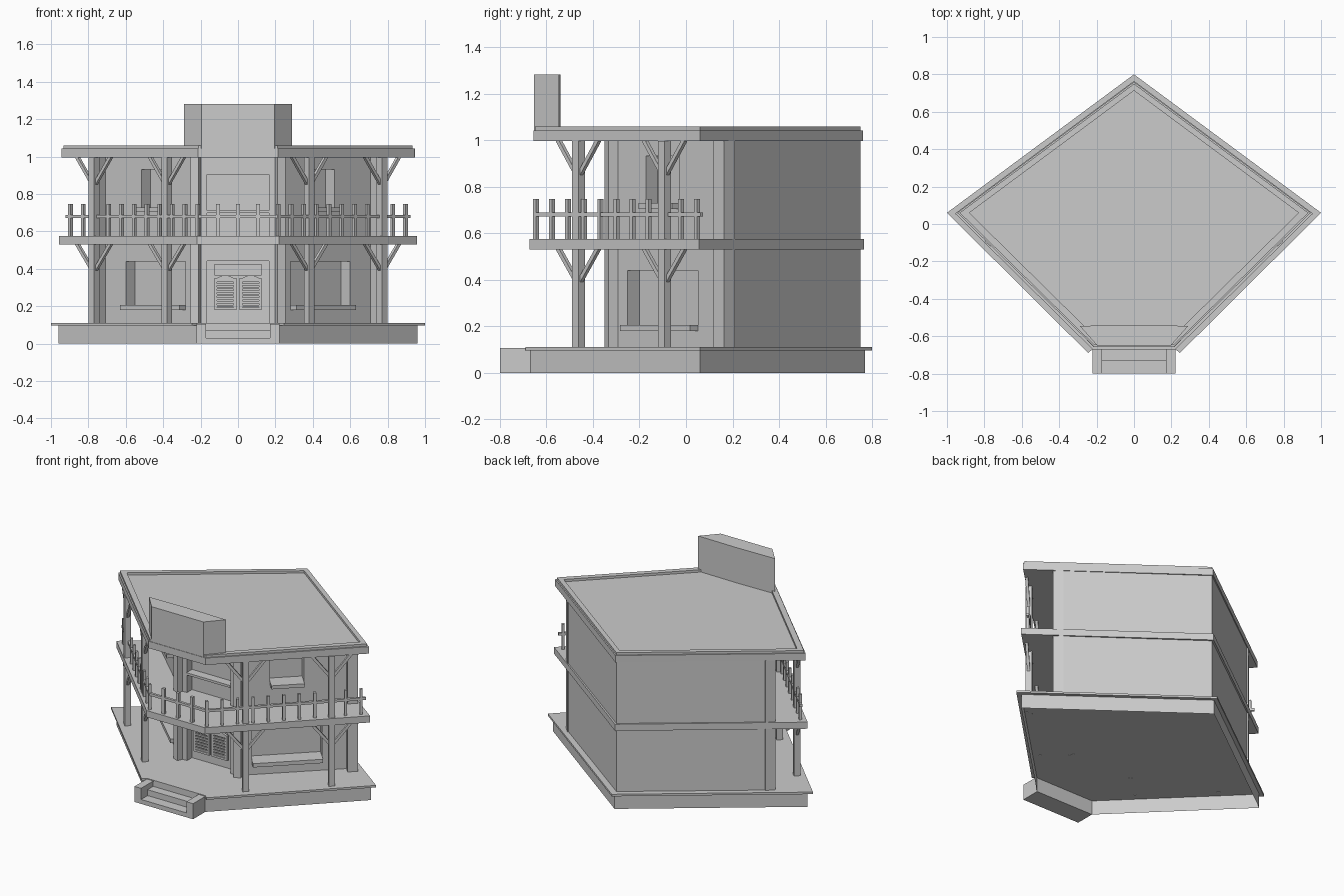
import bpy, bmesh, math
from mathutils import Vector, Matrix

if "Cube" in bpy.data.objects:
    bpy.data.objects.remove(bpy.data.objects["Cube"])


def finish(name, bm):
    bmesh.ops.recalc_face_normals(bm, faces=bm.faces)
    me = bpy.data.meshes.new(name)
    bm.to_mesh(me)
    bm.free()
    ob = bpy.data.objects.new(name, me)
    bpy.context.collection.objects.link(ob)
    return ob


def sym(half):
    return half + [(-x, y) for x, y in reversed(half) if x > 0]


def prism(name, pts, z0, z1, caps=True, inner=None):
    """Extruded outline; open without caps; a frame when inner is given."""
    bm = bmesh.new()
    loops = [[bm.verts.new((x, y, z)) for x, y in pts] for z in (z0, z1)]
    if inner:
        loops += [[bm.verts.new((x, y, z)) for x, y in inner] for z in (z1, z0)]
        loops.append(loops[0])
    n = len(pts)
    for a, b in zip(loops, loops[1:]):
        for i in range(n):
            j = (i + 1) % n
            bm.faces.new((a[i], a[j], b[j], b[i]))
    if caps and not inner:
        bm.faces.new(loops[0])
        bm.faces.new(loops[1])
    return finish(name, bm)


def add_box(bm, loc, size, rot=0.0):
    m = Matrix.Translation(loc) @ Matrix.Rotation(rot, 4, 'Z') @ Matrix.Diagonal((*size, 1))
    bmesh.ops.create_cube(bm, size=1, matrix=m)


def add_bar(bm, p, q, w):
    p, q = Vector(p), Vector(q)
    d = q - p
    m = (Matrix.Translation((p + q) / 2) @ d.to_track_quat('Z', 'Y').to_matrix().to_4x4()
         @ Matrix.Diagonal((w, w, d.length, 1)))
    bmesh.ops.create_cube(bm, size=1, matrix=m)


def boxes(name, items):
    bm = bmesh.new()
    for it in items:
        add_box(bm, *it)
    return finish(name, bm)


ANG = math.atan(0.95)                       # direction of the angled front sides
T = Vector((math.cos(ANG), math.sin(ANG), 0))
N = Vector((T.y, -T.x, 0))


def on_wall(s, along, out, z):
    p = Vector((0.44, -0.10, z)) + T * along + N * out
    return (p.x * s, p.y, z)


# base, balcony deck and roof slabs
prism("base_skirt", sym([(0, 0.77), (0.96, 0.06), (0.22, -0.67)]), 0, 0.1, caps=False)
prism("porch_floor", sym([(0, 0.80), (1.0, 0.06), (0.245, -0.69), (0.22, -0.668)]), 0.097, 0.111)
prism("balcony_deck", sym([(0, 0.765), (0.957, 0.056), (0.22, -0.672)]), 0.53, 0.575)
prism("roof_slab", sym([(0, 0.76), (0.945, 0.06), (0.215, -0.655)]), 0.995, 1.042)
prism("roof_rim", sym([(0, 0.75), (0.932, 0.06), (0.212, -0.648)]), 1.04, 1.058,
      inner=sym([(0, 0.713), (0.88, 0.06), (0.19, -0.62)]))
prism("roof_sign_board", sym([(0, -0.54), (0.29, -0.545), (0.195, -0.652)]), 1.04, 1.282)

# entry steps with side cheeks
boxes("entry_steps", [((0, -0.699, 0.035), (0.36, 0.062, 0.07)),
                      ((0, -0.734, 0.015), (0.36, 0.132, 0.03))])
boxes("step_cheeks", [((s * 0.196, -0.734, 0.053), (0.05, 0.132, 0.106)) for s in (1, -1)])

# house walls with recessed windows and doorways
walls = prism("house_walls", sym([(0, 0.75), (0.753, 0.197), (0.215, -0.314)]), 0.105, 1.0)
cuts = [((0, -0.31, 0.276), (0.33, 0.1, 0.33)), ((0, -0.31, 0.74), (0.33, 0.1, 0.33))]
sills = []
for s in (1, -1):
    cuts.append((on_wall(s, 0, 0, 0.315), (0.44, 0.14, 0.25), s * ANG))
    cuts.append((on_wall(s, 0, 0, 0.822), (0.21, 0.14, 0.22), s * ANG))
    sills.append((on_wall(s, 0, -0.012, 0.193), (0.438, 0.114, 0.026), s * ANG))
    sills.append((on_wall(s, 0, -0.012, 0.717), (0.208, 0.114, 0.024), s * ANG))
cutter = boxes("opening_cutter", cuts)
cutter.hide_render = True
cutter.hide_viewport = True
mod = walls.modifiers.new("openings", 'BOOLEAN')
mod.operation = 'DIFFERENCE'
mod.object = cutter
boxes("window_sills", sills)

# corner pilasters of the house
pil = []
for s in (1, -1):
    pil.append(((s * 0.745, 0.165, 0.546), (0.065, 0.065, 0.9), s * ANG))
    pil.append(((s * 0.225, -0.32, 0.546), (0.045, 0.045, 0.9), s * ANG / 2))
boxes("corner_pilasters", pil)

# porch posts and V braces on both storeys
bm_p, bm_b = bmesh.new(), bmesh.new()
for s in (1, -1):
    for x, y in ((0.38, -0.462), (0.77, -0.092)):
        add_box(bm_p, (s * x, y, 0.546), (0.04, 0.04, 0.9), s * ANG)
        for z0, z1 in ((0.38, 0.535), (0.84, 1.0)):
            for d in (0.125, -0.125):
                add_bar(bm_b, (s * x, y, z0), (s * (x + T.x * d), y + T.y * d, z1), 0.018)
finish("porch_posts", bm_p)
finish("post_braces", bm_b)

# balcony railing: pickets and rails
bm = bmesh.new()
a, b = Vector((0.215, -0.645, 0)), Vector((0.895, 0.047, 0))
for s in (1, -1):
    for i in range(11):
        p = a.lerp(b, i / 10)
        add_box(bm, (s * p.x, p.y, 0.66), (0.018, 0.018, 0.175), s * ANG)
    e = b + (b - a) * 0.03
    add_bar(bm, (s * a.x, a.y, 0.68), (s * e.x, e.y, 0.68), 0.017)
for x in (-0.107, 0, 0.107):
    add_box(bm, (x, -0.645, 0.66), (0.02, 0.02, 0.175))
add_bar(bm, (-0.215, -0.645, 0.68), (0.215, -0.645, 0.68), 0.017)
finish("balcony_railing", bm)

# doorway fittings: transom panel and balcony door sill
boxes("door_transom", [((0, -0.266, 0.395), (0.25, 0.02, 0.06))])
boxes("balcony_door_sill", [((0, -0.29, 0.705), (0.33, 0.06, 0.016))])

# swinging louvred doors with curved tops
for s, side in ((1, "right"), (-1, "left")):
    bm = bmesh.new()
    for x in (0.016, 0.119):
        add_box(bm, (s * x, -0.29, 0.268), (0.014, 0.016, 0.165))
    for i in range(8):
        add_box(bm, (s * 0.0675, -0.29, 0.202 + i * 0.019), (0.095, 0.012, 0.011))
    add_box(bm, (s * 0.0675, -0.29, 0.187), (0.117, 0.016, 0.014))
    top = [(0.01 + 0.116 * k / 8, 0.358 - 0.009 * math.cos(2 * math.pi * k / 8)) for k in range(9)]
    prof = [(0.01, 0.338)] + top + [(0.126, 0.338)]
    f = bm.faces.new([bm.verts.new((s * x, -0.298, z)) for x, z in prof])
    ext = bmesh.ops.extrude_face_region(bm, geom=[f], use_keep_orig=True)
    bmesh.ops.translate(bm, vec=(0, 0.016, 0),
                        verts=[v for v in ext["geom"] if isinstance(v, bmesh.types.BMVert)])
    finish("swing_door_" + side, bm)
